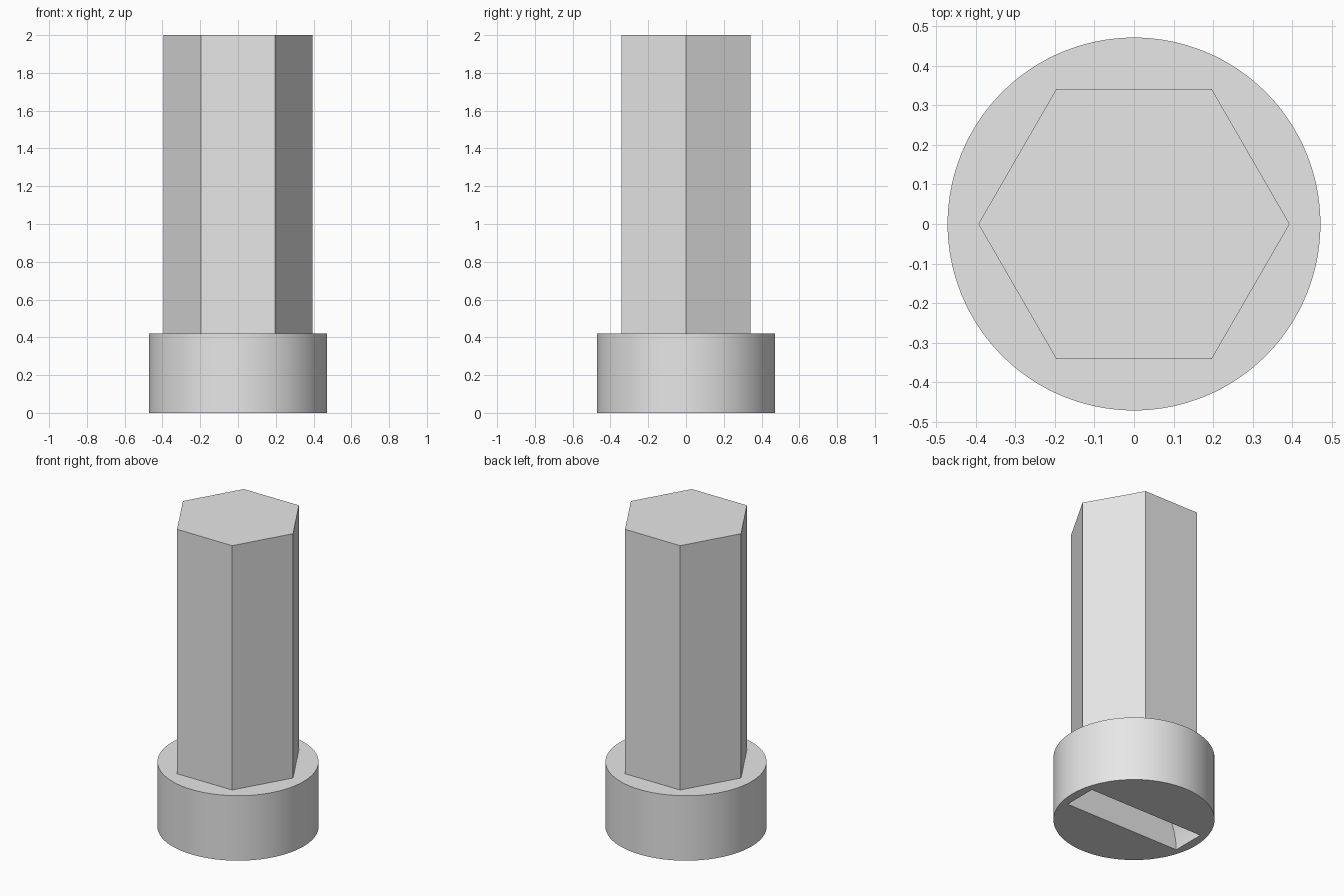
import bpy
from math import radians

HEAD_RADIUS, HEAD_HEIGHT = 0.472, 0.42
SHANK_RADIUS, TOTAL_HEIGHT = 0.394, 2.0
SLOT_RADIUS, SLOT_WIDTH = 0.415, 0.22

default_cube = bpy.data.objects.get("Cube")
if default_cube:
    bpy.data.objects.remove(default_cube, do_unlink=True)

# Single plain grey finish
grey = bpy.data.materials.new("plain_grey")
grey.use_nodes = True
grey.diffuse_color = (0.8, 0.8, 0.8, 1)
grey.node_tree.nodes["Principled BSDF"].inputs["Base Color"].default_value = (0.8, 0.8, 0.8, 1)


def prism(name, sides, radius, depth, z, rotation=(0, 0, 0)):
    """Add a closed prism or cylinder centred at height z."""
    bpy.ops.mesh.primitive_cylinder_add(
        vertices=sides, radius=radius, depth=depth, location=(0, 0, z), rotation=rotation)
    obj = bpy.context.object
    obj.name = name
    obj.data.materials.append(grey)
    return obj


# Hexagonal shank with corners pointing left and right
prism("hex_shank", 6, SHANK_RADIUS, TOTAL_HEIGHT - HEAD_HEIGHT,
      (TOTAL_HEIGHT + HEAD_HEIGHT) / 2, (0, 0, radians(90)))

# Round-bottomed slot cutter, a disc lying across the underside
cutter = prism("slot_cutter", 96, SLOT_RADIUS, SLOT_WIDTH, 0, (radians(90), 0, 0))
cutter.hide_render = True

# Round head with the slot cut into its underside
head = prism("round_head", 128, HEAD_RADIUS, HEAD_HEIGHT, HEAD_HEIGHT / 2)
slot = head.modifiers.new("slot", "BOOLEAN")
slot.operation = "DIFFERENCE"
slot.solver = "EXACT"
slot.object = cutter
bpy.ops.object.modifier_apply(modifier=slot.name)
bpy.data.objects.remove(cutter, do_unlink=True)
bpy.ops.object.shade_smooth_by_angle(angle=radians(30))
